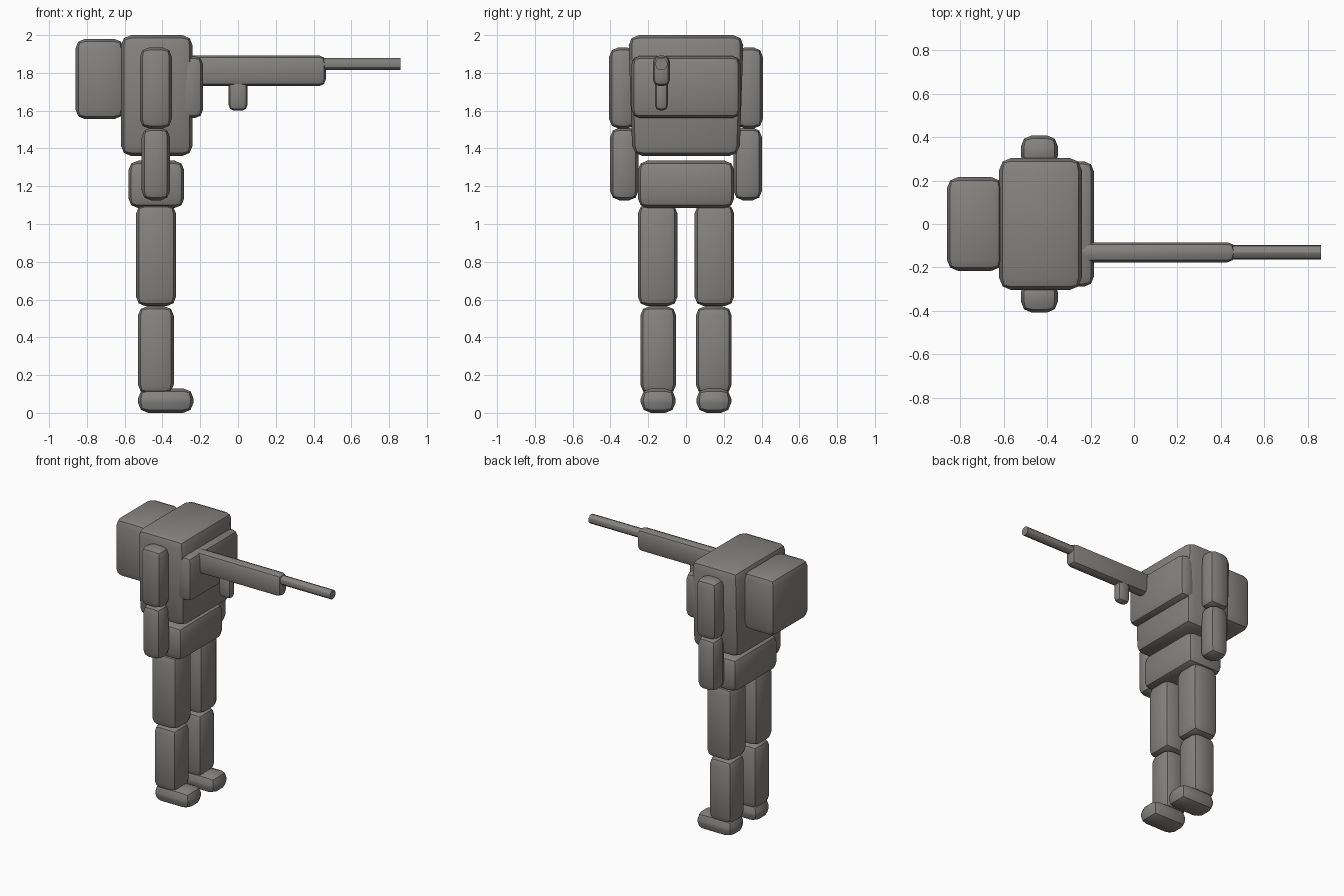
import bpy, bmesh, math

if "Cube" in bpy.data.objects:
    bpy.data.objects.remove(bpy.data.objects["Cube"])

grey = bpy.data.materials.new("warm_grey")
grey.diffuse_color = (0.235, 0.227, 0.215, 1)
grey.use_nodes = True
grey.node_tree.nodes["Principled BSDF"].inputs["Base Color"].default_value = grey.diffuse_color


def finish(obj):
    """Assign colour and smooth only the shallow angles."""
    obj.data.materials.append(grey)
    bpy.ops.object.select_all(action='DESELECT')
    obj.select_set(True)
    bpy.context.view_layer.objects.active = obj
    bpy.ops.object.shade_smooth_by_angle(angle=math.radians(30))


def block(name, x, y, z, bevel, taper=1.0):
    """Box between the given (min, max) ranges with rounded edges;
    taper scales the depth of its lower end."""
    bm = bmesh.new()
    bmesh.ops.create_cube(bm, size=1)
    mid_y = (y[0] + y[1]) / 2
    for v in bm.verts:
        depth = (y[1] - y[0]) * (taper if v.co.z < 0 else 1)
        v.co = (x[0] + (v.co.x + 0.5) * (x[1] - x[0]),
                mid_y + v.co.y * depth,
                z[0] + (v.co.z + 0.5) * (z[1] - z[0]))
    bmesh.ops.bevel(bm, geom=bm.edges[:], offset=bevel, segments=2,
                    profile=0.5, affect='EDGES', clamp_overlap=True)
    mesh = bpy.data.meshes.new(name)
    bm.to_mesh(mesh)
    bm.free()
    obj = bpy.data.objects.new(name, mesh)
    bpy.context.collection.objects.link(obj)
    finish(obj)
    return obj


# Body
block("torso", (-0.62, -0.24), (-0.305, 0.305), (1.36, 2.0), 0.055, 0.93)
block("chest_plate", (-0.32, -0.185), (-0.288, 0.288), (1.56, 1.89), 0.045)
block("backpack", (-0.86, -0.605), (-0.215, 0.215), (1.555, 1.98), 0.05)
block("pelvis", (-0.58, -0.285), (-0.255, 0.255), (1.085, 1.335), 0.05)

# Limbs: name, x range, distance range from the centre plane, z range, bevel
limbs = [
    ("upper_arm", (-0.52, -0.35), (0.262, 0.407), (1.505, 1.935), 0.05),
    ("forearm", (-0.51, -0.36), (0.252, 0.402), (1.125, 1.51), 0.05),
    ("thigh", (-0.54, -0.328), (0.045, 0.255), (0.565, 1.105), 0.05),
    ("shin", (-0.53, -0.34), (0.052, 0.242), (0.10, 0.565), 0.05),
    ("foot", (-0.53, -0.235), (0.055, 0.24), (0.0, 0.13), 0.055),
]
for side, s in (("left", 1), ("right", -1)):
    for name, x, y, z, bevel in limbs:
        block(f"{side}_{name}", x, sorted((s * y[0], s * y[1])), z, bevel)

# Long gun held out ahead of the chest
block("gun_body", (-0.30, 0.465), (-0.176, -0.084), (1.73, 1.892), 0.035)
block("gun_grip", (-0.05, 0.05), (-0.165, -0.095), (1.60, 1.77), 0.03)

bpy.ops.mesh.primitive_cylinder_add(
    vertices=12, radius=0.033, depth=0.44,
    location=(0.64, -0.13, 1.847), rotation=(0, math.pi / 2, 0))
barrel = bpy.context.object
barrel.name = "gun_barrel"
finish(barrel)
